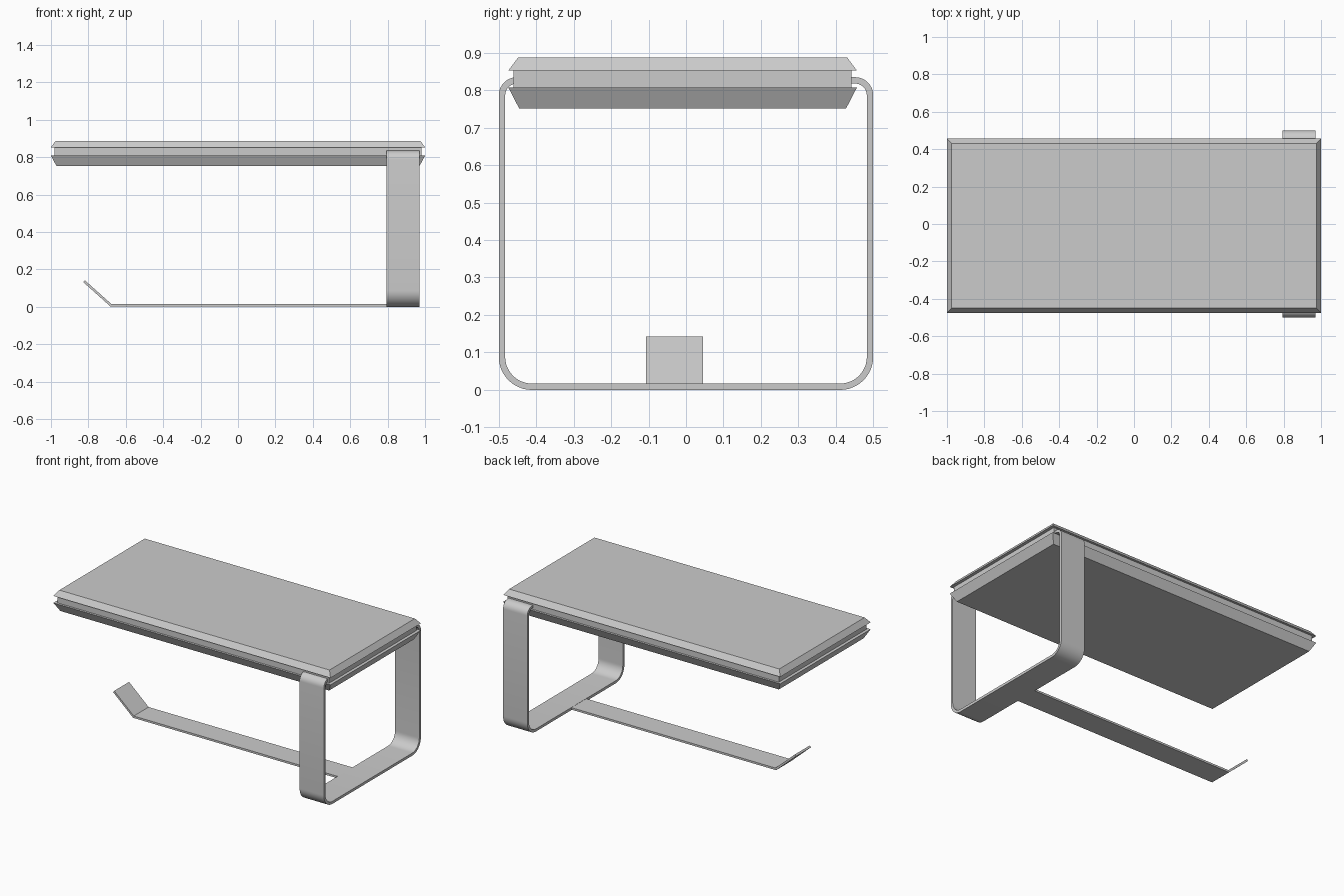
import bpy, math
from mathutils import Vector

if "Cube" in bpy.data.objects:
    bpy.data.objects.remove(bpy.data.objects["Cube"])

SHELF_Y = -0.009


def make_object(name, verts, faces, smooth=False):
    mesh = bpy.data.meshes.new(name)
    mesh.from_pydata(verts, [], faces)
    obj = bpy.data.objects.new(name, mesh)
    bpy.context.collection.objects.link(obj)
    bpy.context.view_layer.objects.active = obj
    bpy.ops.object.select_all(action='DESELECT')
    obj.select_set(True)
    bpy.ops.object.mode_set(mode='EDIT')
    bpy.ops.mesh.select_all(action='SELECT')
    bpy.ops.mesh.normals_make_consistent(inside=False)
    bpy.ops.object.mode_set(mode='OBJECT')
    if smooth:
        bpy.ops.object.shade_smooth_by_angle(angle=math.radians(30))
    return obj


def slab(name, low, high):
    """Box between two rectangles, each given as (half x, half y, z)."""
    verts = [(sx * hx, SHELF_Y + sy * hy, z) for hx, hy, z in (low, high)
             for sx, sy in ((-1, -1), (1, -1), (1, 1), (-1, 1))]
    sides = [(i, (i + 1) % 4, 4 + (i + 1) % 4, 4 + i) for i in range(4)]
    return make_object(name, verts, [(3, 2, 1, 0), (4, 5, 6, 7)] + sides)


def arc(cx, cz, r, start, end, steps=10):
    angles = [math.radians(start + (end - start) * i / steps) for i in range(steps + 1)]
    return [(cx + r * math.cos(a), cz + r * math.sin(a)) for a in angles]


def strip(name, path, thick, w0, w1, place, smooth=True):
    """Flat metal strip: mitred centreline swept from w0 to w1 in width."""
    pts = [Vector(p) for p in path]
    n = len(pts)
    verts, faces = [], []
    for i, p in enumerate(pts):
        a = (p - pts[i - 1]).normalized() if i else (pts[1] - p).normalized()
        b = (pts[i + 1] - p).normalized() if i < n - 1 else a
        t = (a + b).normalized()
        off = Vector((-t.y, t.x)) * (thick / 2 / t.dot(a))
        verts += [place(*(p + off * s), w) for s, w in ((-1, w0), (-1, w1), (1, w1), (1, w0))]
    for i in range(n - 1):
        k = 4 * i
        faces += [(k + j, k + (j + 1) % 4, k + 4 + (j + 1) % 4, k + 4 + j) for j in range(4)]
    faces += [(0, 1, 2, 3), tuple(4 * n - 4 + j for j in (3, 2, 1, 0))]
    return make_object(name, verts, faces, smooth)


# Shelf: two bevelled plates with a recessed core between them
slab("shelf_top", (1.0, 0.466, 0.853), (0.975, 0.44, 0.888))
slab("shelf_core", (0.98, 0.452, 0.80), (0.98, 0.452, 0.86))
slab("shelf_bottom", (0.97, 0.437, 0.752), (1.0, 0.466, 0.808))

# Support frame: rounded U strap whose ends curl into the shelf core
half = ([(0.435, 0.827)] + arc(0.452, 0.787, 0.04, 90, 0, 8)
        + arc(0.412, 0.088, 0.08, 0, -90, 12))
frame = half + [(-y, z) for y, z in reversed(half)]
strip("support_frame", frame, 0.017, 0.795, 0.97, lambda y, z, x: (x, y, z))

# Roll arm: flat strip with upturned tip
strip("roll_arm", [(0.80, 0.009), (-0.68, 0.009), (-0.823, 0.137)], 0.013,
      -0.107, 0.046, lambda x, z, y: (x, y, z))
